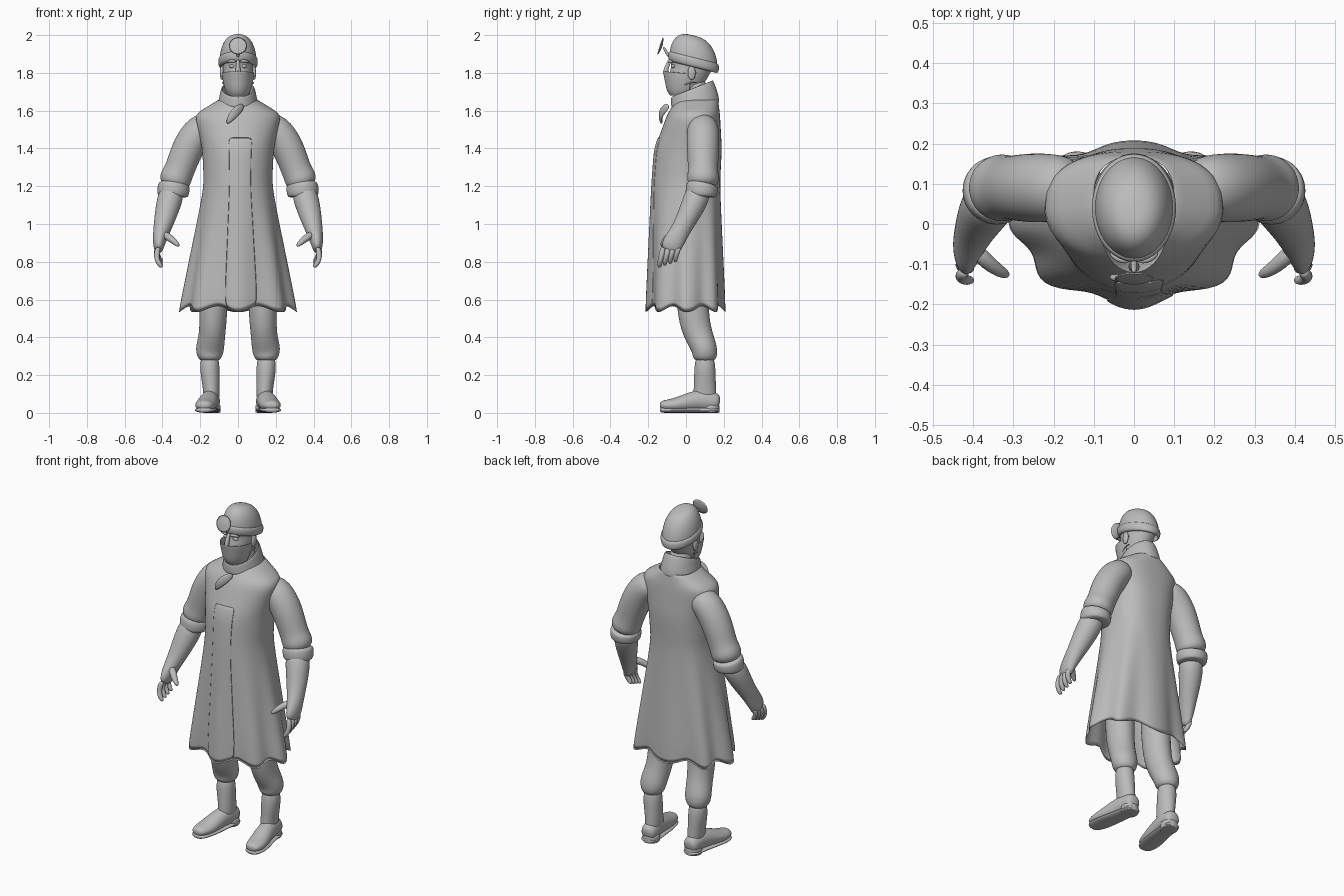
import bpy, bmesh
from math import sin, cos, pi, copysign
from mathutils import Vector

if "Cube" in bpy.data.objects:
    bpy.data.objects.remove(bpy.data.objects["Cube"])

SHADE = (.5, .5, .5, 1)
grey = bpy.data.materials.new("plain_grey")
grey.use_nodes = True
grey.diffuse_color = SHADE
grey.node_tree.nodes["Principled BSDF"].inputs["Base Color"].default_value = SHADE

ACROSS, DEEP, UP = Vector((1, 0, 0)), Vector((0, 1, 0)), Vector((0, 0, 1))


def turn(count):
    """Evenly spaced angles around a full circle."""
    return [2 * pi * step / count for step in range(count)]


def loft(name, rings, closed=True, cap=True, mirror=False, thickness=0, smoothing=2):
    """Skin a list of point rings, then smooth the surface."""
    bm = bmesh.new()
    rows = [[bm.verts.new(point) for point in ring] for ring in rings]
    count = len(rows[0])
    for lower, upper in zip(rows, rows[1:]):
        for i in range(count if closed else count - 1):
            j = (i + 1) % count
            bm.faces.new((lower[i], lower[j], upper[j], upper[i]))
    if cap and closed:
        bm.faces.new(rows[0])
        bm.faces.new(rows[-1])
    bmesh.ops.recalc_face_normals(bm, faces=bm.faces)
    for face in bm.faces:
        face.smooth = True
    mesh = bpy.data.meshes.new(name)
    bm.to_mesh(mesh)
    bm.free()
    mesh.materials.append(grey)
    part = bpy.data.objects.new(name, mesh)
    bpy.context.collection.objects.link(part)
    if mirror:
        part.modifiers.new("Mirror", 'MIRROR')
    if thickness:
        part.modifiers.new("Solidify", 'SOLIDIFY').thickness = thickness
    subdivision = part.modifiers.new("Subdivision", 'SUBSURF')
    subdivision.levels = subdivision.render_levels = smoothing


def tube(name, sections, along=ACROSS, count=12, **options):
    """Loft oval sections (x, y, z, radius along the given axis, other radius) on a path."""
    path = [Vector(section[:3]) for section in sections]
    rings = []
    for k, section in enumerate(sections):
        ahead, behind = path[min(k + 1, len(path) - 1)], path[max(k - 1, 0)]
        tangent = (ahead - behind).normalized()
        wide = (along - tangent * along.dot(tangent)).normalized()
        narrow = tangent.cross(wide)
        rings.append([path[k] + wide * section[3] * cos(a) + narrow * section[-1] * sin(a)
                      for a in turn(count)])
    loft(name, rings, **options)


def oval(z, half_width, front, back, tilt=0, angles=turn(24)):
    """Ring around the body, starting at the front; tilt raises its back."""
    middle, depth = (front + back) / 2, (back - front) / 2
    return [Vector((half_width * sin(a), middle - depth * cos(a), z - tilt * depth * cos(a)))
            for a in angles]


def blob(name, centre, size, **options):
    """Ellipsoid made from rings."""
    x, y, z = centre
    wide, deep, tall = size
    rings = []
    for k in range(1, 8):
        a = pi * k / 8
        r = sin(a)
        rings.append([(x + wide * r * cos(b), y + deep * r * sin(b), z + tall * cos(a)) for b in turn(12)])
    loft(name, rings, smoothing=1, **options)


# Coat: squarer at the back, with eight folds that deepen from waist to hem
WAIST, HEM = 1.2, .54
COAT = [(1.66, .1, -.05, .17), (1.58, .23, -.1, .18), (1.4, .19, -.165, .19),
        (WAIST, .18, -.18, .18), (HEM, .3, -.2, .2)]


def coat_ring(z, half_width, front, back):
    flare = max(0, (WAIST - z) / (WAIST - HEM))
    middle, depth = (front + back) / 2, (back - front) / 2
    ring = []
    for a in turn(48):
        s, c = sin(a), cos(a)
        if c < 0:
            s, c = copysign(abs(s) ** .8, s), -abs(c) ** .8
        fold = flare * cos(8 * a)
        reach = 1 + .07 * fold
        drop = .02 * fold if z == HEM else 0
        ring.append(Vector((half_width * s * reach, middle - depth * c * reach, z - drop)))
    return ring


coat_rings = []
for upper, lower in zip(COAT, COAT[1:]):
    for step in range(3):
        blend = step / 3
        coat_rings.append(coat_ring(*(u + (l - u) * blend for u, l in zip(upper, lower))))
coat_rings.append(coat_ring(*COAT[-1]))
loft("coat", coat_rings, cap=False, thickness=.006, smoothing=1)

# Overlapping front edge of the coat
loft("coat_front_overlap", [[ring[i] - DEEP * .005 for i in range(-2, 4)] for ring in coat_rings[5:]],
     closed=False, thickness=.004, smoothing=1)

# Standing collar and turned lapel
loft("collar", [oval(1.63, .11, -.08, .18, .1), oval(1.67, .1, -.08, .17, .2),
                oval(1.72, .09, -.08, .145, .4)], cap=False, thickness=.01)
tube("collar_lapel", [(.03, -.09, 1.63, .02, .01), (-.02, -.14, 1.59, .03, .01),
                      (-.06, -.13, 1.53, .01)], along=UP)

# Sleeves, with a crease above each rolled cuff
tube("sleeve", [(.13, .09, 1.53, .07), (.2, .09, 1.51, .09), (.27, .09, 1.4, .09),
                (.31, .09, 1.28, .08), (.33, .09, 1.25, .09), (.34, .09, 1.19, .08)],
     along=DEEP, mirror=True)
tube("sleeve_cuff", [(.337, .09, 1.22, .08), (.34, .085, 1.2, .09), (.345, .08, 1.15, .088),
                     (.345, .08, 1.14, .07)], along=DEEP, mirror=True)

# Gloved forearm and palm
tube("forearm", [(.34, .08, 1.2, .07), (.37, .04, 1.1, .07), (.4, -.02, .98, .05),
                 (.42, -.07, .9, .06, .035), (.42, -.09, .85, .05, .02)], along=DEEP, mirror=True)

# Curled fingers, spaced evenly across the palm, and thumb
for k, name in enumerate(("index", "middle", "ring", "little")):
    y = -.12 + .028 * k
    tip = .77 + .01 * k
    tube(name + "_finger", [(.42, y, .88, .017), (.435, y - .01, tip + .06, .016),
                            (.42, y - .02, tip + .02, .015), (.4, y - .02, tip, .01)],
         along=DEEP, count=8, mirror=True)
tube("thumb", [(.4, -.06, .95, .025), (.35, -.11, .92, .02), (.31, -.13, .88, .012)],
     along=UP, count=8, mirror=True)

# Trousers bloused over tall boots
tube("trouser_leg", [(.12, .03, .95, .08, .09), (.13, .03, .55, .08, .09), (.135, .06, .42, .07, .08),
                     (.15, .1, .34, .08, .07), (.15, .1, .3, .07), (.15, .1, .27, .05)], mirror=True)
tube("boot_shaft", [(.15, .1, .32, .05), (.15, .1, .22, .055, .06), (.14, .1, .13, .045, .06),
                    (.14, .1, .04, .045, .07)], mirror=True)

# Boot feet turned slightly outward, with soles that follow the same outline
FOOT = [(.14, .18, .05, .04, .04), (.14, .14, .06, .05, .06), (.15, .06, .07, .05, .06),
        (.17, -.05, .04, .06, .04), (.18, -.11, .04, .05, .03), (.18, -.14, .04, .03, .02)]
tube("boot_foot", FOOT, mirror=True)
tube("boot_sole", [(x, y, .015, wide + .003, .015) for x, y, z, wide, tall in FOOT], mirror=True)
tube("boot_heel", [(.14, .13, z, .05) for z in (.05, .03, .003, 0)], mirror=True)

# Neck and head
tube("neck", [(0, .07, 1.57, .08), (0, .05, 1.66, .065), (0, .05, 1.78, .065)])
loft("head", [oval(1.68, .04, -.07, .03), oval(1.73, .065, -.09, .09), oval(1.8, .08, -.09, .13),
              oval(1.84, .08, -.075, .15), oval(1.87, .085, -.09, .16), oval(1.95, .07, -.04, .13)])

# Facial features
blob("eye", (.032, -.068, 1.835), (.017, .012, .01), mirror=True)
blob("ear", (.085, .03, 1.8), (.012, .022, .04), mirror=True)
tube("brow", [(.01, -.092, 1.86, .008), (.04, -.09, 1.865, .009), (.06, -.07, 1.855, .006)],
     along=UP, count=8, mirror=True)
tube("nose", [(0, -.08, 1.87, .01), (0, -.1, 1.84, .012), (0, -.11, 1.8, .016), (0, -.1, 1.78, .014)],
     count=8)

# Face mask wrapped around the jaw, with ear straps
WRAP = [pi * .6 * step / 8 for step in range(-8, 9)]
loft("face_mask", [oval(1.68, .05, -.08, .06, 0, WRAP), oval(1.71, .065, -.1, .08, 0, WRAP),
                   oval(1.76, .077, -.108, .1, 0, WRAP), oval(1.8, .082, -.12, .11, -.1, WRAP)],
     closed=False, thickness=.005)
for z in (1.73, 1.78):
    tube("mask_strap", [(.07, -.02, z, .004), (.082, .02, z + .02, .004), (.08, .06, z + .02, .004)],
         along=UP, count=6, mirror=True)

# Rounded cap and its tilted headband
TILT = -.25
cap_rings = []
for step in range(7):
    a = pi / 2 * step / 6.5
    spread = cos(a) ** .7
    cap_rings.append(oval(1.85 + .15 * sin(a), .1 * spread, .04 - .13 * spread, .04 + .13 * spread, TILT))
loft("cap", cap_rings)
loft("headband", [oval(z, .09 + grow, -.08 - grow, .16 + grow, TILT) for z, grow in
                  ((1.83, 0), (1.835, .014), (1.865, .017), (1.88, .012), (1.885, 0))], cap=False)

# Dished head mirror on a short arm
centre = Vector((0, -.125, 1.94))
facing = Vector((0, -.95, .3))
rise = facing.cross(ACROSS) * -1
RADIUS, DISH = .06, .015
loft("head_mirror", [[centre + (ACROSS * cos(a) + rise * sin(a)) * RADIUS * k + facing * DISH * k * k
                      for a in turn(24)] for k in (.1, .4, .7, 1)], thickness=.003, smoothing=1)
tube("mirror_arm", [(0, -.08, 1.88, .009), (0, -.1, 1.9, .008), (0, -.12, 1.94, .008)], count=8)
